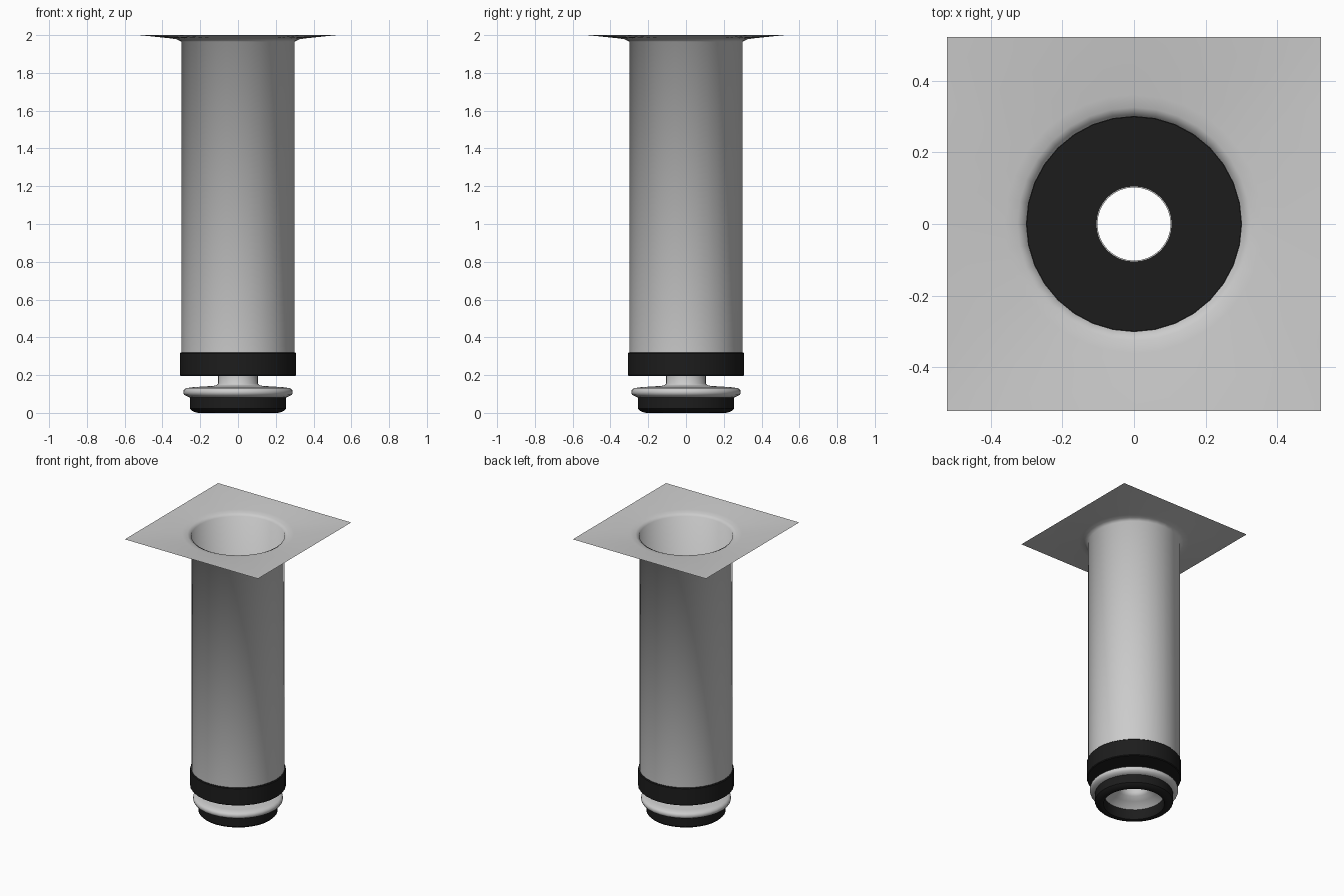
import bpy, bmesh, math

if "Cube" in bpy.data.objects:
    bpy.data.objects.remove(bpy.data.objects["Cube"])

N = 32
black = bpy.data.materials.new("black_plastic")
black.diffuse_color = (0.012, 0.012, 0.012, 1)
black.use_nodes = True
black.node_tree.nodes["Principled BSDF"].inputs["Base Color"].default_value = black.diffuse_color


def circle(r, z):
    return [(r * math.cos(2 * math.pi * i / N), r * math.sin(2 * math.pi * i / N), z) for i in range(N)]


def square(h, z):
    # circle directions pushed out to a square outline
    pts = []
    for x, y, _ in circle(1, z):
        k = h / max(abs(x), abs(y))
        pts.append((x * k, y * k, z))
    return pts


def loft(name, rings, closed=False, angle=35, mat=None):
    bm = bmesh.new()
    loops = [[bm.verts.new(p) for p in ring] for ring in rings]
    pairs = list(zip(loops, loops[1:]))
    if closed:
        pairs.append((loops[-1], loops[0]))
    for a, b in pairs:
        for i in range(N):
            j = (i + 1) % N
            bm.faces.new((a[i], a[j], b[j], b[i]))
    bmesh.ops.recalc_face_normals(bm, faces=bm.faces)
    me = bpy.data.meshes.new(name)
    bm.to_mesh(me)
    bm.free()
    ob = bpy.data.objects.new(name, me)
    bpy.context.collection.objects.link(ob)
    if mat:
        me.materials.append(mat)
    bpy.ops.object.select_all(action='DESELECT')
    ob.select_set(True)
    bpy.context.view_layer.objects.active = ob
    bpy.ops.object.shade_smooth_by_angle(angle=math.radians(angle))
    return ob


def lathe(name, profile, **kw):
    return loft(name, [circle(r, z) for r, z in profile], **kw)


# Thin mounting plate running smoothly into the leg tube
loft("plate_and_tube", [square(0.522, 2.0)] +
     [circle(r, z) for r, z in [(0.36, 1.983), (0.325, 1.978), (0.30, 1.965), (0.30, 0.21)]],
     angle=180)

# Black end cap with a floor and a centre hole
lathe("end_cap", [(0.105, 0.205), (0.298, 0.205), (0.298, 0.32), (0.303, 0.32), (0.308, 0.315),
                  (0.308, 0.20), (0.303, 0.195), (0.105, 0.195)], closed=True, mat=black)

# Hollow stem with its round flange
lathe("foot_flange", [(0.105, 0.205), (0.105, 0.155), (0.112, 0.147), (0.13, 0.143), (0.24, 0.136),
                      (0.275, 0.131), (0.287, 0.122), (0.29, 0.108), (0.285, 0.095), (0.265, 0.085),
                      (0.25, 0.08), (0.20, 0.07), (0.185, 0.085), (0.15, 0.11), (0.115, 0.13),
                      (0.102, 0.15), (0.102, 0.205)], closed=True, angle=50)

# Black rubber ring on the ground
lathe("foot_ring", [(0.255, 0.082), (0.255, 0.022), (0.245, 0.012), (0.225, 0.003), (0.21, 0.0),
                    (0.20, 0.004), (0.196, 0.015), (0.196, 0.075)], closed=True, mat=black)
